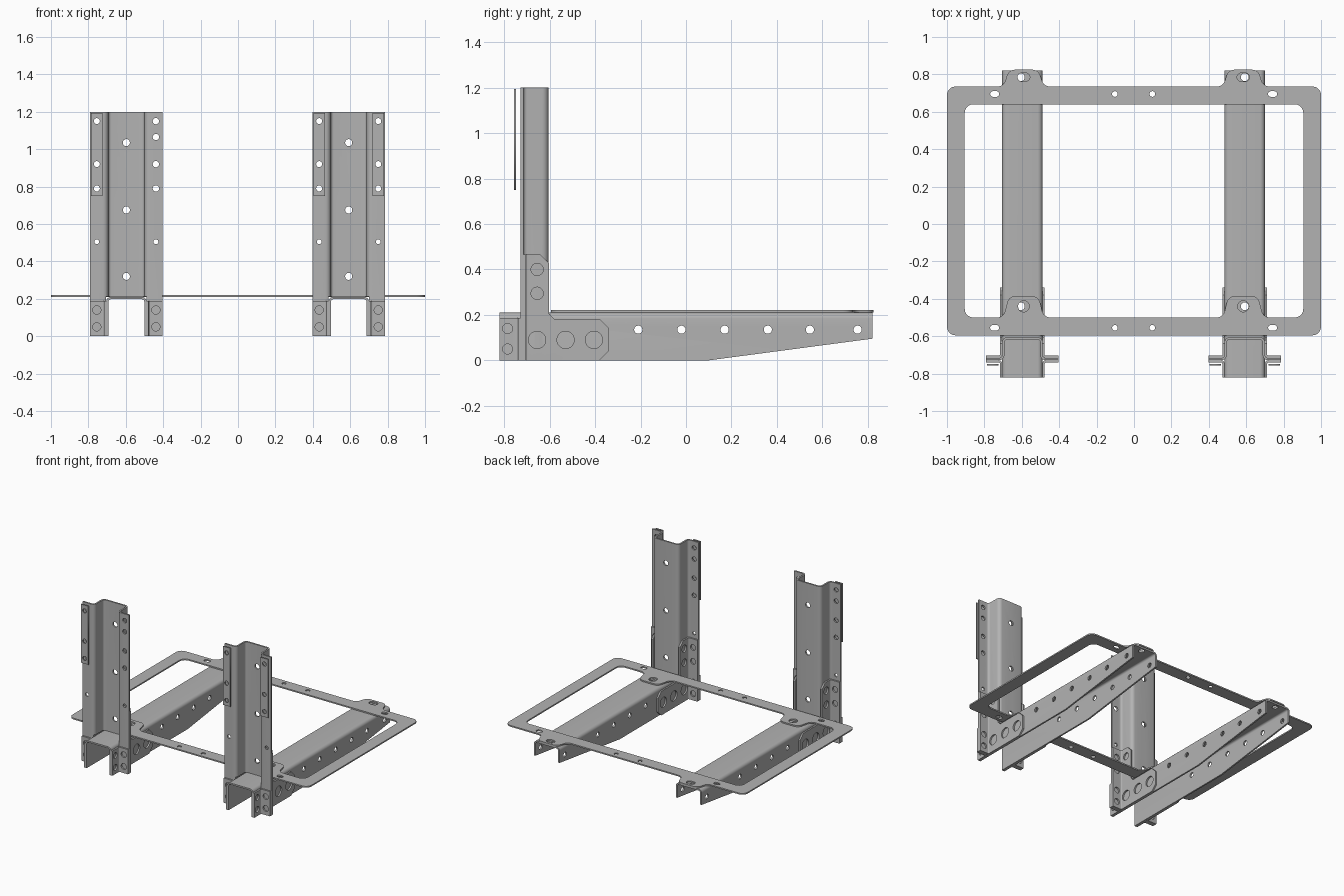
import bpy, bmesh, math
from mathutils import Vector, Matrix

if "Cube" in bpy.data.objects:
    bpy.data.objects.remove(bpy.data.objects["Cube"])

steel = bpy.data.materials.new("steel grey")
steel.use_nodes = True
steel.diffuse_color = (0.45, 0.45, 0.45, 1)
steel.node_tree.nodes["Principled BSDF"].inputs["Base Color"].default_value = (0.45, 0.45, 0.45, 1)

GAUGE = 0.012                # sheet thickness
CENTRES = (-0.597, 0.592)    # x of the two uprights
WALL, LEG = 0.102, 0.1135    # half widths of channel and bracket walls
HOLE_X = 0.158               # flange hole offset


def fillet(points, radius, closed=False, steps=5):
    """Round the corners of a 2D polyline."""
    pts = [Vector(p) for p in points]
    out = []
    for i, p in enumerate(pts):
        if not closed and i in (0, len(pts) - 1):
            out.append(p)
            continue
        a = (pts[i - 1] - p).normalized()
        b = (pts[(i + 1) % len(pts)] - p).normalized()
        half = a.angle(b) / 2
        centre = p + (a + b).normalized() * radius / math.sin(half)
        start = p + a * radius / math.tan(half) - centre
        end = p + b * radius / math.tan(half) - centre
        turn = math.atan2(start.x * end.y - start.y * end.x, start.dot(end))
        out += [centre + Matrix.Rotation(turn * k / steps, 2) @ start for k in range(steps + 1)]
    return out


def place(axis, p, d):
    """Turn a 2D point and a depth along the axis into 3D."""
    return {"x": (d, p[0], p[1]), "y": (p[0], d, p[1]), "z": (p[0], p[1], d)}[axis]


def make(name, bm, x=0):
    bmesh.ops.recalc_face_normals(bm, faces=bm.faces)
    mesh = bpy.data.meshes.new(name)
    bm.to_mesh(mesh)
    bm.free()
    obj = bpy.data.objects.new(name, mesh)
    bpy.context.collection.objects.link(obj)
    obj.location.x = x
    mesh.materials.append(steel)
    return obj


def activate(obj):
    bpy.ops.object.select_all(action="DESELECT")
    obj.select_set(True)
    bpy.context.view_layer.objects.active = obj


def prism(bm, axis, outline, d0, d1):
    rings = [[bm.verts.new(place(axis, p, d)) for p in outline] for d in (d0, d1)]
    n = len(outline)
    for ring in rings:
        bm.faces.new(ring)
    for i in range(n):
        j = (i + 1) % n
        bm.faces.new((rings[0][i], rings[0][j], rings[1][j], rings[1][i]))


def disc(x, y, r, stretch=0, n=24):
    """Circle, or a slot when stretched along x."""
    pts = []
    for i in range(n):
        a = 2 * math.pi * (i + 0.5) / n
        pts.append((x + r * math.cos(a) + math.copysign(stretch, math.cos(a)), y + r * math.sin(a)))
    return pts


def box(x0, x1, y0, y1):
    return [(x0, y0), (x1, y0), (x1, y1), (x0, y1)]


def sheet(name, axis, section, d0, d1, cuts, x, mirror=False):
    """Bent sheet: swept section, thickened, then cut by (axis, outline, d0, d1)."""
    bm = bmesh.new()
    lo, hi = ([bm.verts.new(place(axis, p, d)) for p in section] for d in (d0, d1))
    for i in range(len(section) - 1):
        bm.faces.new((lo[i], lo[i + 1], hi[i + 1], hi[i]))
    obj = make(name, bm, x)
    solid = obj.modifiers.new("thickness", "SOLIDIFY")
    solid.thickness, solid.offset, solid.use_even_offset = GAUGE, 0, True
    cb = bmesh.new()
    for cut in cuts:
        prism(cb, *cut)
    cutter = make(name + "_cutter", cb, x)
    cutter.hide_render = True
    boolean = obj.modifiers.new("holes", "BOOLEAN")
    boolean.operation, boolean.solver, boolean.object = "DIFFERENCE", "EXACT", cutter
    if mirror:
        obj.modifiers.new("mirror", "MIRROR")
    bpy.context.view_layer.update()
    activate(obj)
    for mod in list(obj.modifiers):
        bpy.ops.object.modifier_apply(modifier=mod.name)
    bpy.data.objects.remove(cutter)
    bpy.ops.object.shade_smooth_by_angle(angle=math.radians(35))
    return obj


def plate(name, axis, outlines, d0, d1, x=0):
    """Flat plate from an outline followed by its holes."""
    curve = bpy.data.curves.new(name, "CURVE")
    curve.dimensions, curve.fill_mode = "2D", "BOTH"
    curve.extrude = (d1 - d0) / 2
    for outline in outlines:
        spline = curve.splines.new("POLY")
        spline.points.add(len(outline) - 1)
        for pt, p in zip(spline.points, outline):
            pt.co = (p[0], p[1], 0, 1)
        spline.use_cyclic_u = True
    obj = bpy.data.objects.new(name, curve)
    bpy.context.collection.objects.link(obj)
    curve.materials.append(steel)
    obj.location = place(axis, (0, 0), (d0 + d1) / 2)
    obj.location.x += x
    if axis == "y":
        obj.rotation_euler.x = math.pi / 2
    activate(obj)
    bpy.ops.object.convert(target="MESH")
    return bpy.context.object


for side, cx in zip(("right", "left"), CENTRES):
    # Upright post: hat section with flanges to the front, notched over the rail
    hat = fillet([(-0.194, -0.722), (-WALL, -0.722), (-WALL, -0.611),
                  (WALL, -0.611), (WALL, -0.722), (0.194, -0.722)], 0.022)
    cuts = [("z", box(-0.108, 0.108, -0.8, -0.5), -0.1, 0.212)]
    cuts += [("y", disc(0, z, 0.019), -0.65, -0.55) for z in (0.32, 0.675, 1.035)]
    for s in (-HOLE_X, HOLE_X):
        for z, r in ((0.505, 0.013), (0.79, 0.017), (0.92, 0.017), (1.065, 0.017), (1.15, 0.017)):
            cuts.append(("y", disc(s, z, r), -0.75, -0.69))
    sheet(side + "_post", "z", hat, 0, 1.2, cuts, cx)

    # Rail: inverted channel with a tapered rear underside
    channel = fillet([(-WALL, 0), (-WALL, 0.204), (WALL, 0.204), (WALL, 0)], 0.02)
    cuts = [("x", [(0.1, -0.05), (0.9, -0.05), (0.9, 0.106), (0.1, 0)], -0.2, 0.2)]
    cuts += [("x", disc(y, 0.135, 0.018), -0.2, 0.2) for y in (-0.21, -0.02, 0.17, 0.36, 0.545, 0.755)]
    cuts += [("z", disc(-0.008 if cx < 0 else 0.0, y, 0.021), 0.185, 0.25) for y in (-0.44, 0.785)]
    sheet(side + "_rail", "y", channel, -0.82, 0.82, cuts, cx)

    # Gusset pair joining post and rail
    angle = fillet([(0.194, -0.71), (LEG, -0.71), (LEG, -0.34)], 0.012)
    waste = [(-0.64, 0.5), (-0.64, 0.465), (-0.603, 0.428), (-0.603, 0.205), (-0.58, 0.182),
             (-0.38, 0.182), (-0.34, 0.142), (-0.3, 0.142), (-0.3, 0.5)]
    cuts = [("x", waste, 0.09, 0.14),
            ("x", [(-0.38, -0.01), (-0.38, 0), (-0.34, 0.04), (-0.3, 0.04), (-0.3, -0.01)], 0.09, 0.14)]
    cuts += [("x", disc(y, 0.09, 0.038), 0.09, 0.14) for y in (-0.655, -0.53, -0.405)]
    cuts += [("x", disc(-0.655, z, 0.027), 0.09, 0.14) for z in (0.295, 0.4)]
    cuts += [("y", disc(HOLE_X, z, 0.022), -0.75, -0.69) for z in (0.05, 0.14, 0.295, 0.4)]
    sheet(side + "_gussets", "z", angle, 0, 0.465, cuts, cx, mirror=True)

    # Front angle brackets
    angle = fillet([(0.194, -0.734), (LEG, -0.734), (LEG, -0.82)], 0.014)
    cuts = [("y", disc(HOLE_X, z, 0.022), -0.76, -0.7) for z in (0.05, 0.14)]
    cuts += [("x", disc(-0.785, z, 0.022), 0.09, 0.14) for z in (0.05, 0.14)]
    sheet(side + "_front_brackets", "z", angle, 0, 0.187, cuts, cx, mirror=True)

# Backing strips standing off the flanges
for name, cx, s in (("right_strip", CENTRES[0], -1), ("left_inner_strip", CENTRES[1], -1),
                    ("left_outer_strip", CENTRES[1], 1)):
    shape = box(s * HOLE_X - 0.031, s * HOLE_X + 0.031, 0.75, 1.193)
    holes = [disc(s * HOLE_X, z, 0.016) for z in (0.79, 0.92, 1.15)]
    plate(name, "y", [shape] + holes, -0.757, -0.749, cx)

# Flat frame with mounting tabs
TABS = (-0.59, 0.584)


def tab(t, base, top):
    return [(t - 0.107, base), (t - 0.08, top), (t + 0.08, top), (t + 0.107, base)]


outer = [(-1, -0.595), (1, -0.595), (1, 0.735)]
outer += tab(TABS[1], 0.735, 0.825)[::-1] + tab(TABS[0], 0.735, 0.825)[::-1] + [(-1, 0.735)]
inner = [(-0.905, -0.5)] + tab(TABS[0], -0.5, -0.385) + tab(TABS[1], -0.5, -0.385)
inner += [(0.905, -0.5), (0.905, 0.64), (-0.905, 0.64)]
holes = []
for y in (-0.555, 0.695):
    holes += [disc(x, y, 0.015) for x in (-0.102, 0.098)]
    holes += [disc(x, y, 0.015, 0.009) for x in (-0.745, 0.741)]
for t in TABS:
    holes += [disc(t, -0.44, 0.03), disc(t, 0.785, 0.022, 0.011)]
plate("frame", "z", [fillet(outer, 0.045, True), fillet(inner, 0.045, True)] + holes, 0.211, 0.221)
